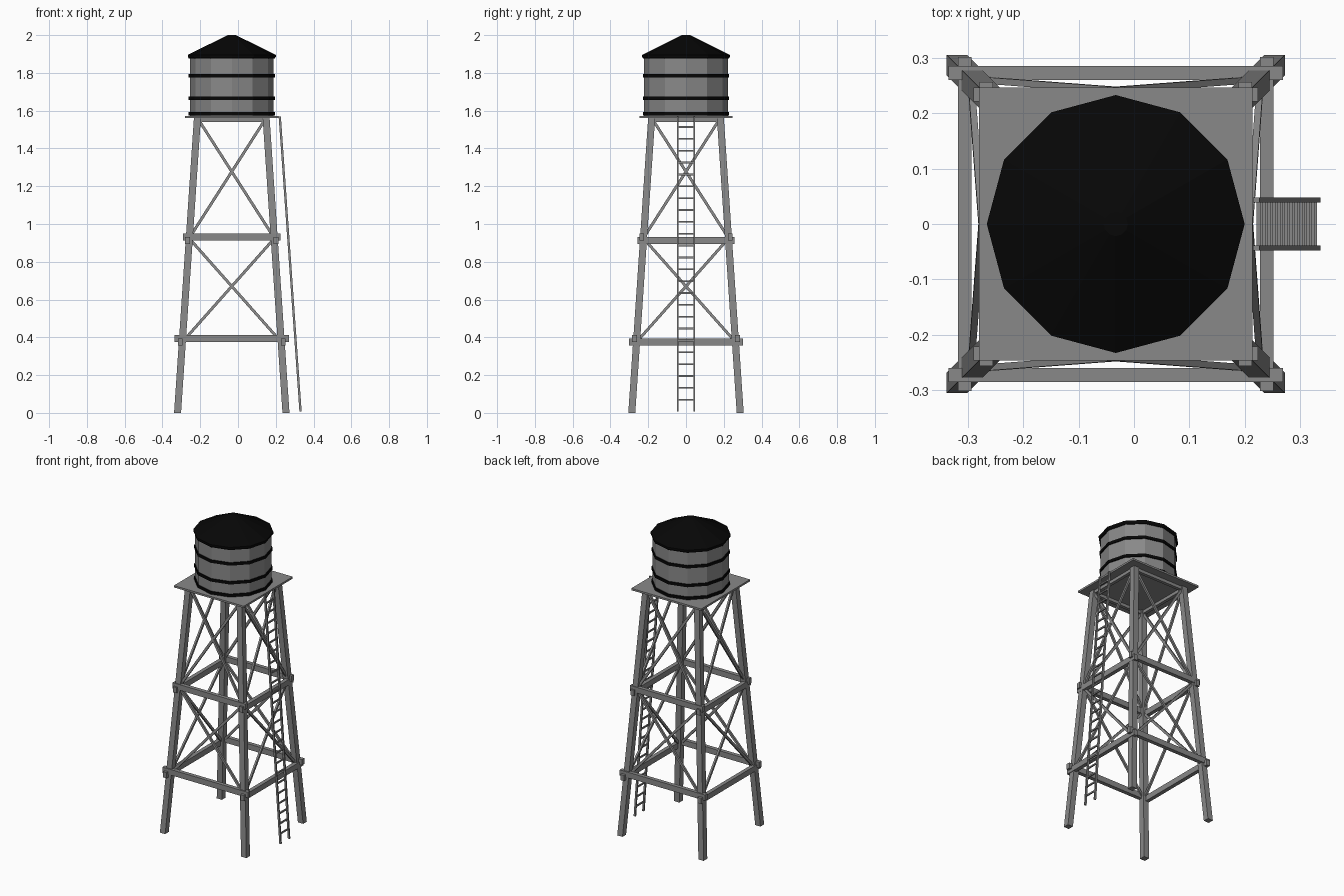
import bpy, bmesh, math
from mathutils import Vector, Matrix

if "Cube" in bpy.data.objects:
    bpy.data.objects.remove(bpy.data.objects["Cube"])

CX = -0.033          # tower axis
LEG_H = 1.56


def material(name, c):
    m = bpy.data.materials.new(name)
    m.diffuse_color = (c, c, c, 1)
    m.use_nodes = True
    m.node_tree.nodes["Principled BSDF"].inputs["Base Color"].default_value = m.diffuse_color
    return m


black = material("black_paint", 0.002)
grey = material("dark_grey", 0.25)


def finish(name, bm, mat=grey, x=CX):
    bmesh.ops.recalc_face_normals(bm, faces=bm.faces)
    me = bpy.data.meshes.new(name)
    bm.to_mesh(me)
    bm.free()
    ob = bpy.data.objects.new(name, me)
    ob.location.x = x
    bpy.context.collection.objects.link(ob)
    me.materials.append(mat)
    return ob


def beam(bm, a, b, side, w, h):
    """Box from a to b; w is measured along side, h across it."""
    a, b = Vector(a), Vector(b)
    d = (b - a).normalized()
    s = Vector(side)
    s = (s - d * s.dot(d)).normalized()
    t = d.cross(s)
    m = Matrix((s * w, t * h, d * (b - a).length)).transposed().to_4x4()
    m.translation = (a + b) / 2
    bmesh.ops.create_cube(bm, size=1, matrix=m)


def leg_r(z):
    """Half distance between leg centres at height z."""
    return 0.287 - 0.105 * z / LEG_H


def turned(name, profile, mat=grey):
    """Twelve-sided solid from (radius, z) points."""
    bm = bmesh.new()
    rings = [[bm.verts.new((r * math.cos(i * math.pi / 6), r * math.sin(i * math.pi / 6), z))
              for i in range(12)] for r, z in profile]
    for lo, hi in zip(rings, rings[1:]):
        for i in range(12):
            j = (i + 1) % 12
            bm.faces.new((lo[i], lo[j], hi[j], hi[i]))
    bm.faces.new(rings[0])
    bm.faces.new(rings[-1])
    return finish(name, bm, mat)


# Splayed legs with level ends
bm = bmesh.new()
for sx in (-1, 1):
    for sy in (-1, 1):
        top, bot = leg_r(LEG_H), leg_r(0)
        cube = bmesh.ops.create_cube(bm, size=1)["verts"]
        for v in cube:
            r = top if v.co.z > 0 else bot
            v.co = (sx * r + v.co.x * 0.037, sy * r + v.co.y * 0.037,
                    LEG_H if v.co.z > 0 else 0)
finish("legs", bm)

# Horizontal girts and cross braces, one side at a time
girts, braces = bmesh.new(), bmesh.new()
for k in range(4):
    rot = Matrix.Rotation(k * math.pi / 2, 3, 'Z')
    out = rot @ Vector((0, -1, 0))
    drop = 0.019 * (k % 2)
    for z, half, off in ((0.394, 0.302, 0.273), (0.931, 0.257, 0.234)):
        beam(girts, rot @ Vector((-half, -off, z - drop)),
             rot @ Vector((half, -off, z - drop)), out, 0.025, 0.036)
    r = leg_r(1.55)
    beam(girts, rot @ Vector((-r, -r, 1.55)), rot @ Vector((r, -r, 1.55)), out, 0.02, 0.02)
    for z0, z1 in ((0.385, 0.915), (0.94, 1.55)):
        for s in (-1, 1):
            r0, r1 = leg_r(z0), leg_r(z1)
            beam(braces, rot @ Vector((-s * (r0 - 0.008), -r0, z0)),
                 rot @ Vector((s * (r1 - 0.008), -r1, z1)), out, 0.012, 0.015)
finish("girts", girts)
finish("cross_braces", braces)

# Platform
bm = bmesh.new()
beam(bm, (0, 0, 1.56), (0, 0, 1.572), (1, 0, 0), 0.494, 0.494)
finish("platform", bm)

# Tank, hoops and roof
turned("tank", [(0.222, 1.572), (0.222, 1.888)])
for i, z in enumerate((1.584, 1.665, 1.785)):
    turned(f"hoop_{i + 1}", [(0.228, z - 0.009), (0.228, z + 0.009)], black)
turned("roof", [(0.226, 1.875), (0.233, 1.885), (0.233, 1.895), (0.022, 2.0)], black)

# Leaning ladder
bm = bmesh.new()
foot, head = Vector((0.331, 0, 0.008)), Vector((0.221, 0, 1.57))
for s in (-1, 1):
    o = Vector((0, s * 0.043, 0))
    beam(bm, foot + o, head + o, (0, 1, 0), 0.009, 0.012)
for i in range(24):
    p = foot.lerp(head, (0.062 + i * 0.0631) / 1.57)
    beam(bm, p - Vector((0, 0.042, 0)), p + Vector((0, 0.042, 0)), (0, 0, 1), 0.009, 0.008)
finish("ladder", bm, x=0)
